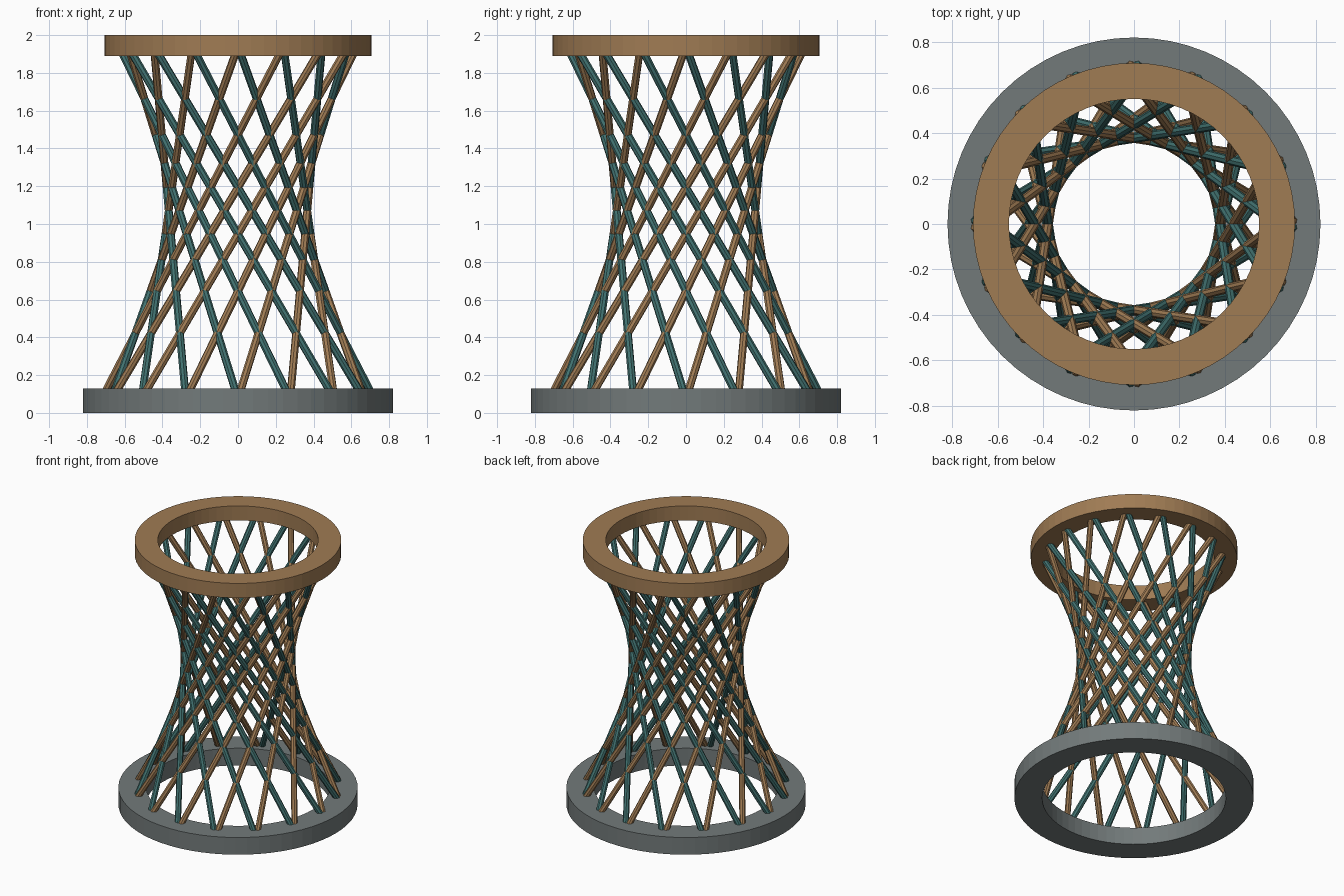
import bpy, bmesh, math
from mathutils import Vector

if "Cube" in bpy.data.objects:
    bpy.data.objects.remove(bpy.data.objects["Cube"])


def material(name, rgb):
    m = bpy.data.materials.new(name)
    m.diffuse_color = (*rgb, 1)
    m.use_nodes = True
    m.node_tree.nodes["Principled BSDF"].inputs["Base Color"].default_value = m.diffuse_color
    return m


WOOD = material("warm wood", (0.35, 0.20, 0.088))
TEAL = material("dark teal", (0.052, 0.165, 0.16))
GREY = material("slate grey", (0.17, 0.195, 0.195))


def finish(bm, name, mat):
    bmesh.ops.recalc_face_normals(bm, faces=bm.faces)
    me = bpy.data.meshes.new(name)
    bm.to_mesh(me)
    bm.free()
    me.materials.append(mat)
    ob = bpy.data.objects.new(name, me)
    bpy.context.collection.objects.link(ob)


def ring(name, r_in, r_out, z0, z1, mat, n=64):
    # rectangular section swept around z
    bm = bmesh.new()
    section = [(r_in, z0), (r_out, z0), (r_out, z1), (r_in, z1)]
    loops = []
    for i in range(n):
        a = math.tau * i / n
        loops.append([bm.verts.new((r * math.cos(a), r * math.sin(a), z)) for r, z in section])
    for i in range(n):
        p, q = loops[i], loops[(i + 1) % n]
        for k in range(4):
            j = (k + 1) % 4
            bm.faces.new((p[k], q[k], q[j], p[j]))
    finish(bm, name, mat)


def polar(r, a, z):
    return Vector((r * math.cos(a), r * math.sin(a), z))


def rods(name, twist, mat, count=16, radius=0.021):
    # straight rods, each turned by the twist between base and top
    bm = bmesh.new()
    for i in range(count):
        a = math.tau * i / count
        p, q = polar(0.722, a, 0.075), polar(0.63, a + twist, 1.94)
        d = q - p
        mat4 = d.to_track_quat('Z', 'Y').to_matrix().to_4x4()
        mat4.translation = (p + q) / 2
        bmesh.ops.create_cone(bm, cap_ends=True, segments=8, radius1=radius,
                              radius2=radius, depth=d.length, matrix=mat4)
    finish(bm, name, mat)


# Base and top rings
ring("base_ring", 0.63, 0.82, 0.0, 0.13, GREY)
ring("top_ring", 0.55, 0.708, 1.89, 2.0, WOOD)

# Two opposing families of rods
TWIST = math.radians(112.5)
rods("wood_rods", TWIST, WOOD)
rods("teal_rods", -TWIST, TEAL)
